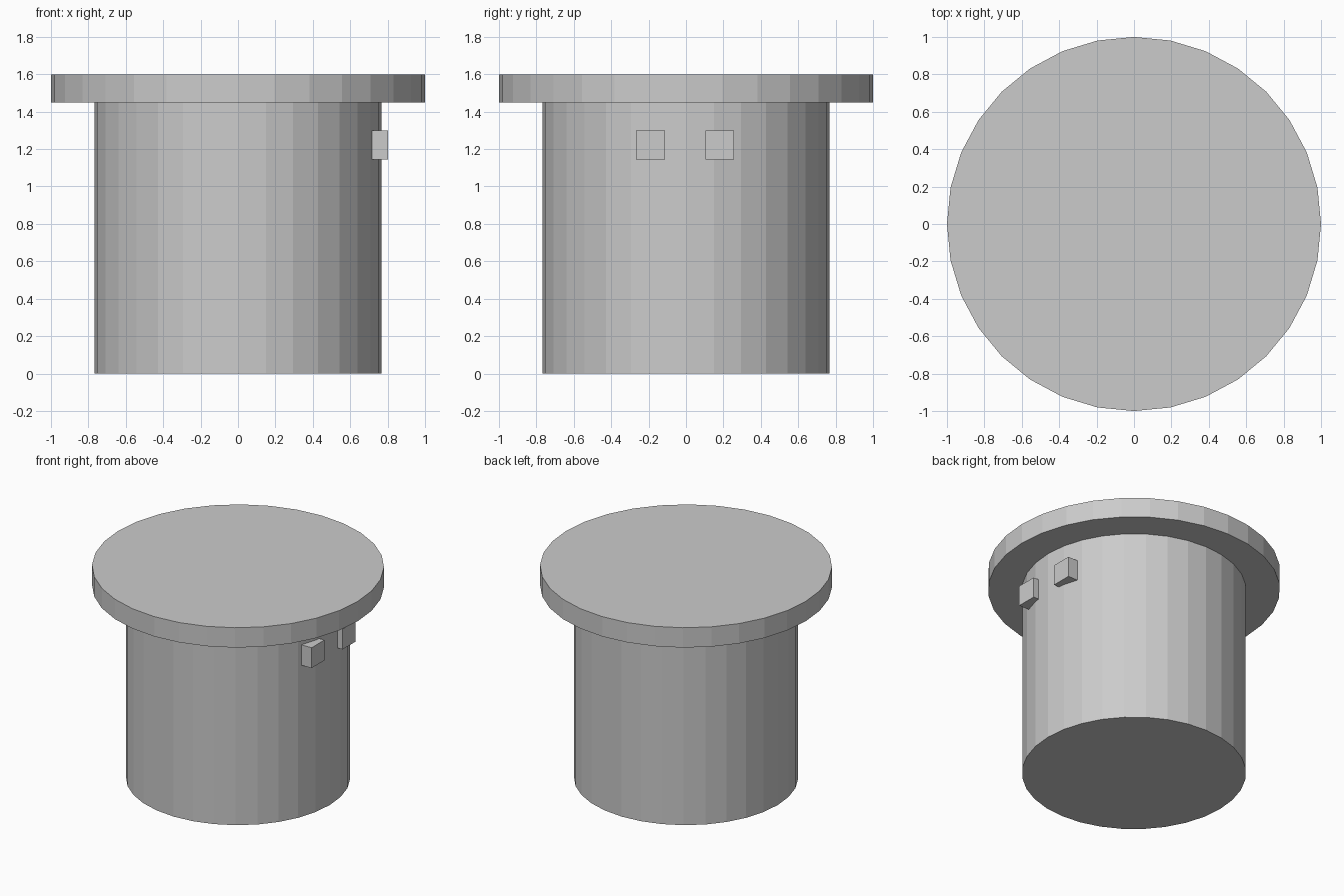
import bpy

if "Cube" in bpy.data.objects:
    bpy.data.objects.remove(bpy.data.objects["Cube"])


def cylinder(name, radius, z0, z1):
    bpy.ops.mesh.primitive_cylinder_add(vertices=32, radius=radius, depth=z1 - z0,
                                        location=(0, 0, (z0 + z1) / 2))
    bpy.context.object.name = name


def block(name, x, y, z):
    bpy.ops.mesh.primitive_cube_add(size=0.154, location=(x, y, z))
    bpy.context.object.name = name


# Main drum and overhanging lid
cylinder("drum", 0.768, 0.0, 1.45)
cylinder("lid", 1.0, 1.45, 1.6)

# Two small studs on the right side, partly sunk into the drum
block("stud_front", 0.725, -0.19, 1.222)
block("stud_back", 0.725, 0.18, 1.222)
